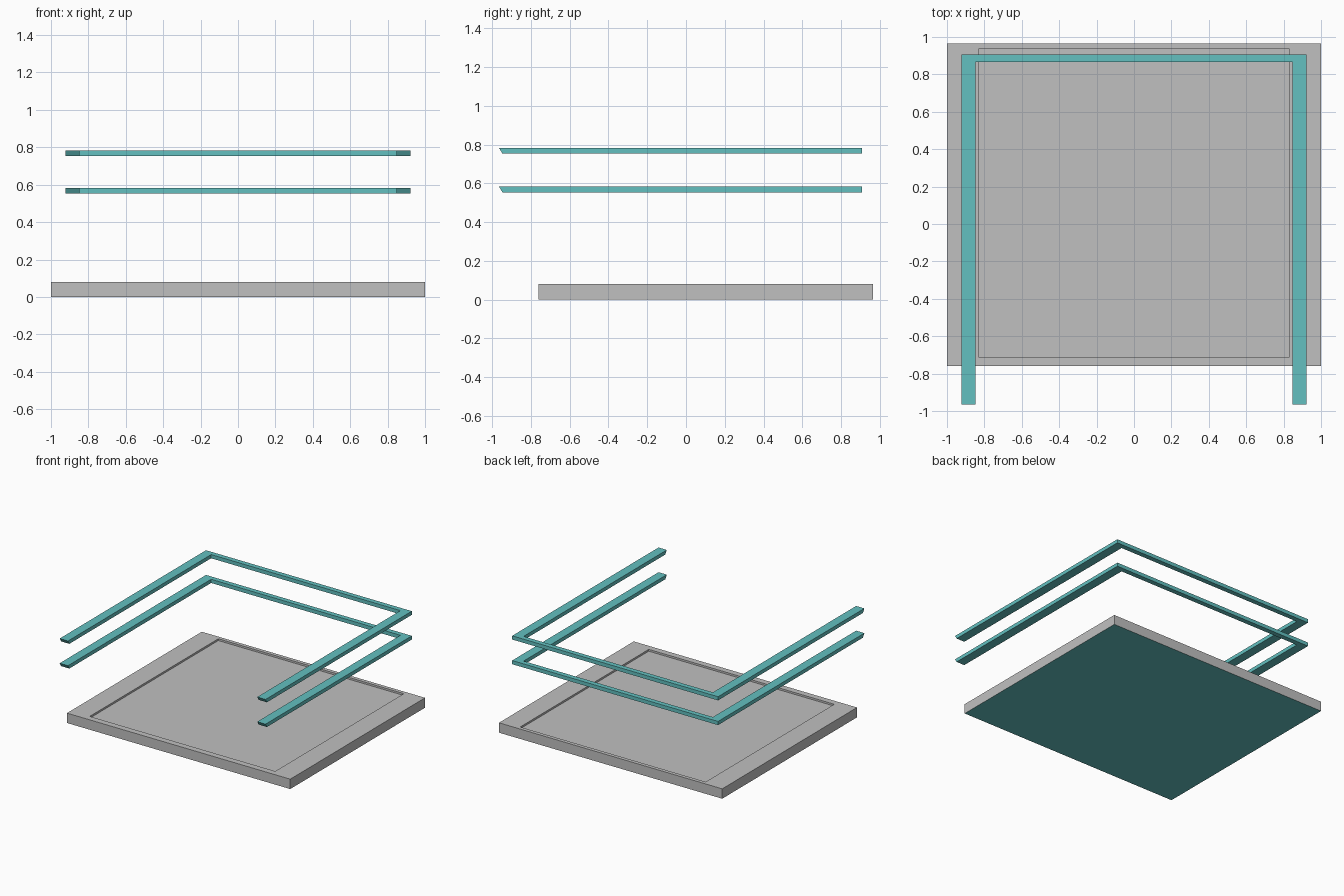
import bpy, bmesh

if "Cube" in bpy.data.objects:
    bpy.data.objects.remove(bpy.data.objects["Cube"])


def material(name, rgb):
    m = bpy.data.materials.new(name)
    m.diffuse_color = (*rgb, 1.0)
    m.use_nodes = True
    m.node_tree.nodes["Principled BSDF"].inputs["Base Color"].default_value = m.diffuse_color
    return m


GREY = material("light_grey", (0.53, 0.53, 0.53))
TEAL = material("teal", (0.125, 0.53, 0.53))


def finish(name, bm, *mats):
    bmesh.ops.recalc_face_normals(bm, faces=bm.faces)
    mesh = bpy.data.meshes.new(name)
    for m in mats:
        mesh.materials.append(m)
    bm.to_mesh(mesh)
    bm.free()
    ob = bpy.data.objects.new(name, mesh)
    bpy.context.collection.objects.link(ob)
    return ob


# Base slab with a shallow tray pressed into the top and a teal underside
bm = bmesh.new()
bmesh.ops.create_cube(bm, size=1.0)
for v in bm.verts:
    v.co.x *= 2.0
    v.co.y = 0.965 if v.co.y > 0 else -0.76
    v.co.z = 0.08 if v.co.z > 0 else 0.0
bm.normal_update()
top = next(f for f in bm.faces if f.normal.z > 0.5)
bmesh.ops.inset_individual(bm, faces=[top], thickness=0.05)
for v in top.verts:
    v.co.x = 0.831 if v.co.x > 0 else -0.831
    v.co.y = 0.935 if v.co.y > 0 else -0.71
floor = bmesh.ops.extrude_discrete_faces(bm, faces=[top])["faces"][0]
bmesh.ops.translate(bm, verts=floor.verts, vec=(0, 0, -0.015))
bm.normal_update()
for f in bm.faces:
    f.material_index = 1 if f.normal.z < -0.5 else 0
finish("base_slab", bm, GREY, TEAL)


# U-shaped guard rails, open at the front with undercut ends
def guard_rail(name, z):
    outline = [(-0.922, -0.965), (-0.848, -0.965), (-0.848, 0.867),
               (0.848, 0.867), (0.848, -0.965), (0.922, -0.965),
               (0.922, 0.907), (-0.922, 0.907)]
    bm = bmesh.new()
    face = bm.faces.new([bm.verts.new((x, y, z)) for x, y in outline])
    ext = bmesh.ops.extrude_face_region(bm, geom=[face])
    for v in ext["geom"]:
        if isinstance(v, bmesh.types.BMVert):
            v.co.z += 0.03
    for v in bm.verts:
        if v.co.y < -0.9 and v.co.z < z + 0.01:
            v.co.y += 0.018
    finish(name, bm, TEAL)


guard_rail("lower_guard_rail", 0.553)
guard_rail("upper_guard_rail", 0.753)
